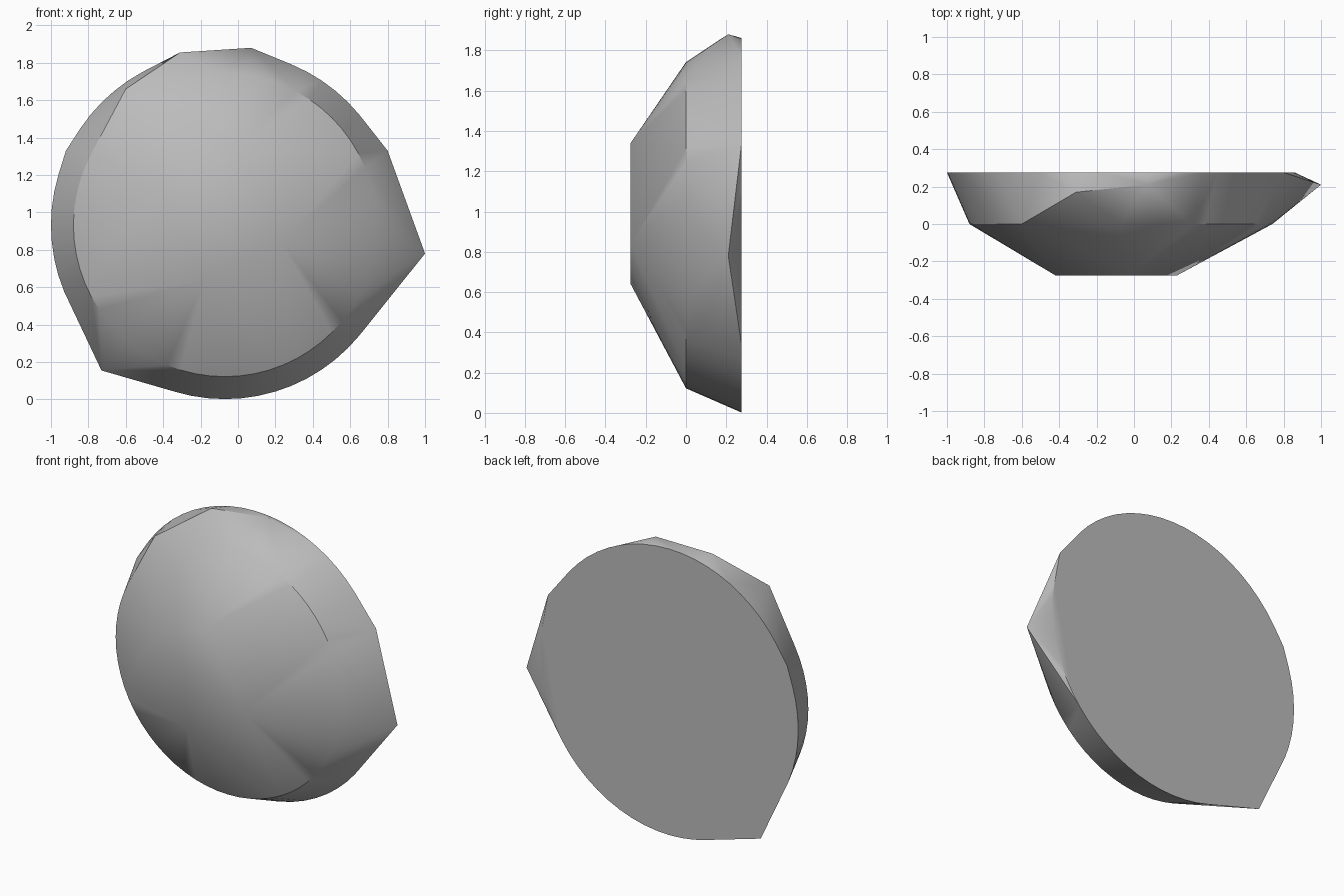
import bpy
import bmesh
from math import cos, sin, tau, radians

if "Cube" in bpy.data.objects:
    bpy.data.objects.remove(bpy.data.objects["Cube"], do_unlink=True)

BACK = 0.275
CENTRE_X, CENTRE_Z = -0.07, 0.932


def ring(radius, y, count=64):
    """Points of an upright circle facing the front."""
    return [(CENTRE_X + radius * cos(tau * i / count), y,
             CENTRE_Z + radius * sin(tau * i / count)) for i in range(count)]


# Flat front facet
front_facet = [(x, -BACK, z) for x, z in
               ((-0.42, 1.15), (-0.02, 1.34), (0.23, 0.84), (-0.18, 0.64))]

# Corners that stick out of the round outline
corners = [
    (1.0, 0.21, 0.78), (-0.73, BACK, 0.155),
    (0.8, BACK, 1.33), (-0.92, BACK, 1.33),
    (-0.6, 0, 1.66), (-0.31, 0.17, 1.855), (0.07, 0.21, 1.88),
]

# Stone skin wrapped around the rings, facet and corners
bm = bmesh.new()
for point in ring(0.93, BACK) + ring(0.81, 0) + front_facet + corners:
    bm.verts.new(point)
hull = bmesh.ops.convex_hull(bm, input=bm.verts[:])
loose = [v for v in bm.verts if not v.link_faces]
bmesh.ops.delete(bm, geom=loose, context='VERTS')

# Merge the flat back into one face
bmesh.ops.dissolve_limit(bm, angle_limit=radians(0.5),
                         verts=bm.verts[:], edges=bm.edges[:])
bmesh.ops.recalc_face_normals(bm, faces=bm.faces[:])

mesh = bpy.data.meshes.new("stone")
bm.to_mesh(mesh)
bm.free()
stone = bpy.data.objects.new("stone", mesh)
bpy.context.collection.objects.link(stone)

# Grey stone colour
grey = bpy.data.materials.new("stone grey")
grey.use_nodes = True
colour = (0.5, 0.5, 0.5, 1)
grey.diffuse_color = colour
grey.node_tree.nodes["Principled BSDF"].inputs["Base Color"].default_value = colour
mesh.materials.append(grey)

bpy.ops.object.select_all(action='DESELECT')
stone.select_set(True)
bpy.context.view_layer.objects.active = stone
bpy.ops.object.shade_smooth_by_angle(angle=radians(30))
